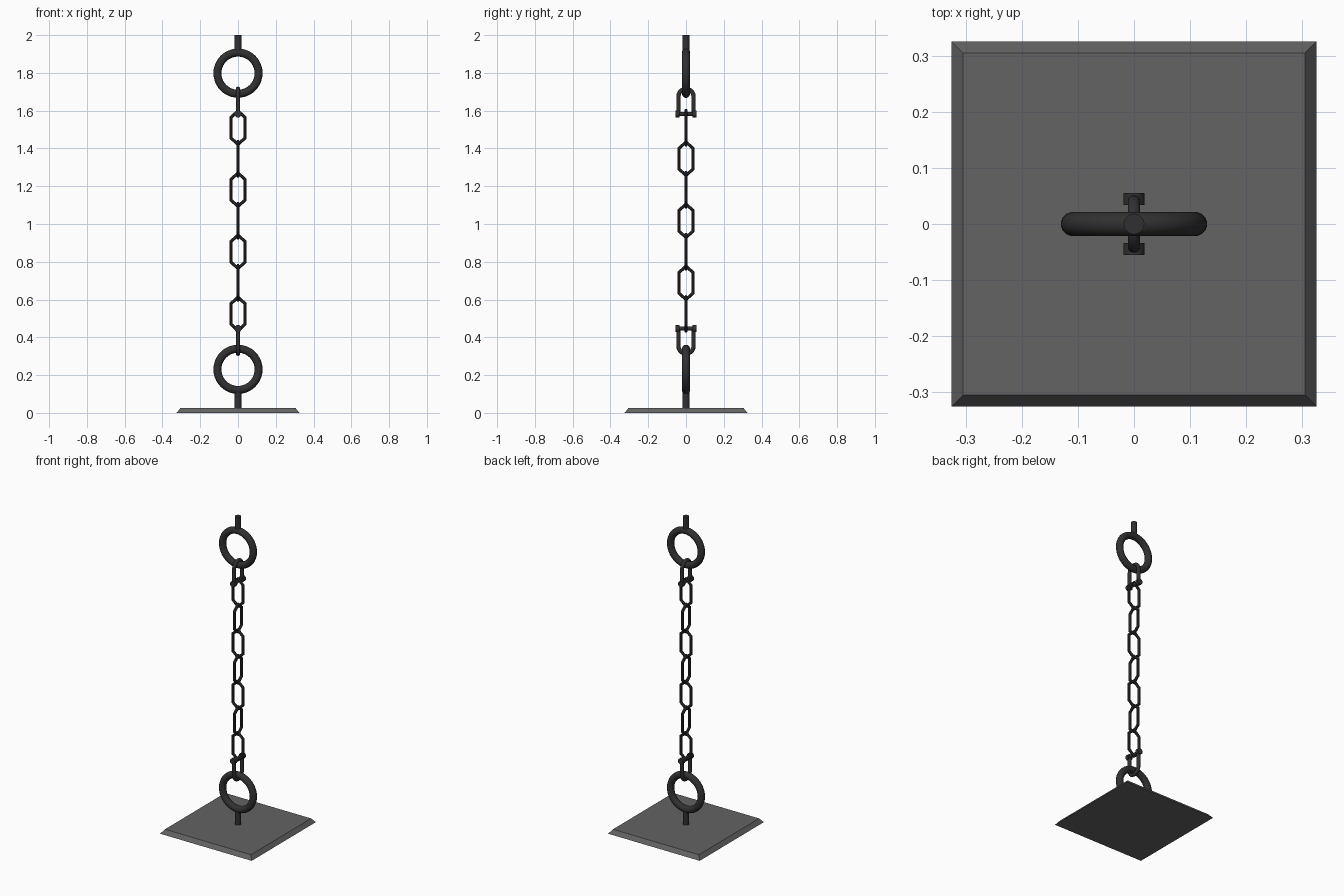
import bpy, bmesh, math
from mathutils import Vector, Matrix

if "Cube" in bpy.data.objects:
    bpy.data.objects.remove(bpy.data.objects["Cube"])


def material(name, v):
    m = bpy.data.materials.new(name)
    m.diffuse_color = (v, v, v, 1)
    m.use_nodes = True
    m.node_tree.nodes["Principled BSDF"].inputs["Base Color"].default_value = m.diffuse_color
    return m


IRON = material("dark iron", 0.03)
PLATE = material("grey plate", 0.125)
MID = 1.0145  # height about which the fittings are mirrored


def finish(bm, name, mat, smooth=None):
    bmesh.ops.recalc_face_normals(bm, faces=bm.faces)
    me = bpy.data.meshes.new(name)
    bm.to_mesh(me)
    bm.free()
    ob = bpy.data.objects.new(name, me)
    bpy.context.collection.objects.link(ob)
    me.materials.append(mat)
    if smooth:
        bpy.ops.object.select_all(action='DESELECT')
        ob.select_set(True)
        bpy.context.view_layer.objects.active = ob
        bpy.ops.object.shade_smooth_by_angle(angle=math.radians(smooth))
    return ob


def sweep(bm, pts, r, sides, closed, matrix):
    """Round bar with mitred corners along a path in the local xz plane."""
    pts = [Vector(p) for p in pts]
    n = len(pts)
    rings = []
    for i, p in enumerate(pts):
        a = (p - pts[i - 1]).normalized() if closed or i else None
        b = (pts[(i + 1) % n] - p).normalized() if closed or i < n - 1 else None
        a, b = a or b, b or a
        t = (a + b).normalized()
        side = Vector((t.y, -t.x)) / t.dot(b)
        ring = []
        for k in range(sides):
            ang = 2 * math.pi * (k + 0.5) / sides
            q = p + side * r * math.cos(ang)
            ring.append(bm.verts.new(matrix @ Vector((q.x, r * math.sin(ang), q.y))))
        rings.append(ring)
    for i in range(n if closed else n - 1):
        A, B = rings[i], rings[(i + 1) % n]
        for k in range(sides):
            j = (k + 1) % sides
            bm.faces.new((A[k], A[j], B[j], B[k]))
    if not closed:
        bm.faces.new(rings[0])
        bm.faces.new(rings[-1])


def rod(bm, r, length, matrix, sides=20):
    bmesh.ops.create_cone(bm, cap_ends=True, segments=sides, radius1=r, radius2=r,
                          depth=length, matrix=matrix)


# base plate with sloping edges
bm = bmesh.new()
bmesh.ops.create_cone(bm, cap_ends=True, segments=4, radius1=0.325 * math.sqrt(2),
                      radius2=0.305 * math.sqrt(2), depth=0.026,
                      matrix=Matrix.Translation((0, 0, 0.013)) @ Matrix.Rotation(math.pi / 4, 4, 'Z'))
finish(bm, "base_plate", PLATE)

QUARTER = Matrix.Rotation(math.pi / 2, 4, 'Z')
ACROSS = Matrix.Rotation(math.pi / 2, 4, 'X')

for label, flip in (("upper", 1), ("lower", -1)):
    place = Matrix.Translation((0, 0, MID)) @ Matrix.Scale(flip, 4, (0, 0, 1))

    # big ring
    bm = bmesh.new()
    circle = [(0.109 * math.cos(a), 0.784 + 0.109 * math.sin(a))
              for a in (2 * math.pi * i / 40 for i in range(40))]
    sweep(bm, circle, 0.0215, 16, True, place)
    finish(bm, label + "_ring", IRON, 50)

    # stem joining the ring to plate or ceiling
    end = 2.0 if flip > 0 else 0.02
    start = MID + flip * 0.885
    bm = bmesh.new()
    rod(bm, 0.0185, abs(end - start), Matrix.Translation((0, 0, (end + start) / 2)))
    finish(bm, label + "_stem", IRON, 40)

    # shackle bow
    bm = bmesh.new()
    arch = [(0.040 * math.cos(a), 0.661 + 0.040 * math.sin(a))
            for a in (math.pi * i / 10 for i in range(11))]
    sweep(bm, [(0.040, 0.568)] + arch + [(-0.040, 0.568)], 0.0115, 12, False, place @ QUARTER)
    finish(bm, label + "_shackle_bow", IRON, 40)

    # shackle eyes and pin
    bm = bmesh.new()
    for y in (-0.0445, 0.0445):
        rod(bm, 0.019, 0.021, place @ Matrix.Translation((0, y, 0.568)) @ ACROSS)
    rod(bm, 0.010, 0.08, place @ Matrix.Translation((0, 0, 0.568)) @ ACROSS, 12)
    finish(bm, label + "_shackle_pin", IRON, 40)

# chain of seven links, every other one turned a quarter
HEX = [(0, 0.088), (0.037, 0.055), (0.037, -0.055), (0, -0.088), (-0.037, -0.055), (-0.037, 0.055)]
for i in range(7):
    bm = bmesh.new()
    m = Matrix.Translation((0, 0, 1.51 - 0.1643 * i))
    sweep(bm, HEX, 0.009, 8, True, m @ QUARTER if i % 2 else m)
    finish(bm, "chain_link_%d" % (i + 1), IRON)
